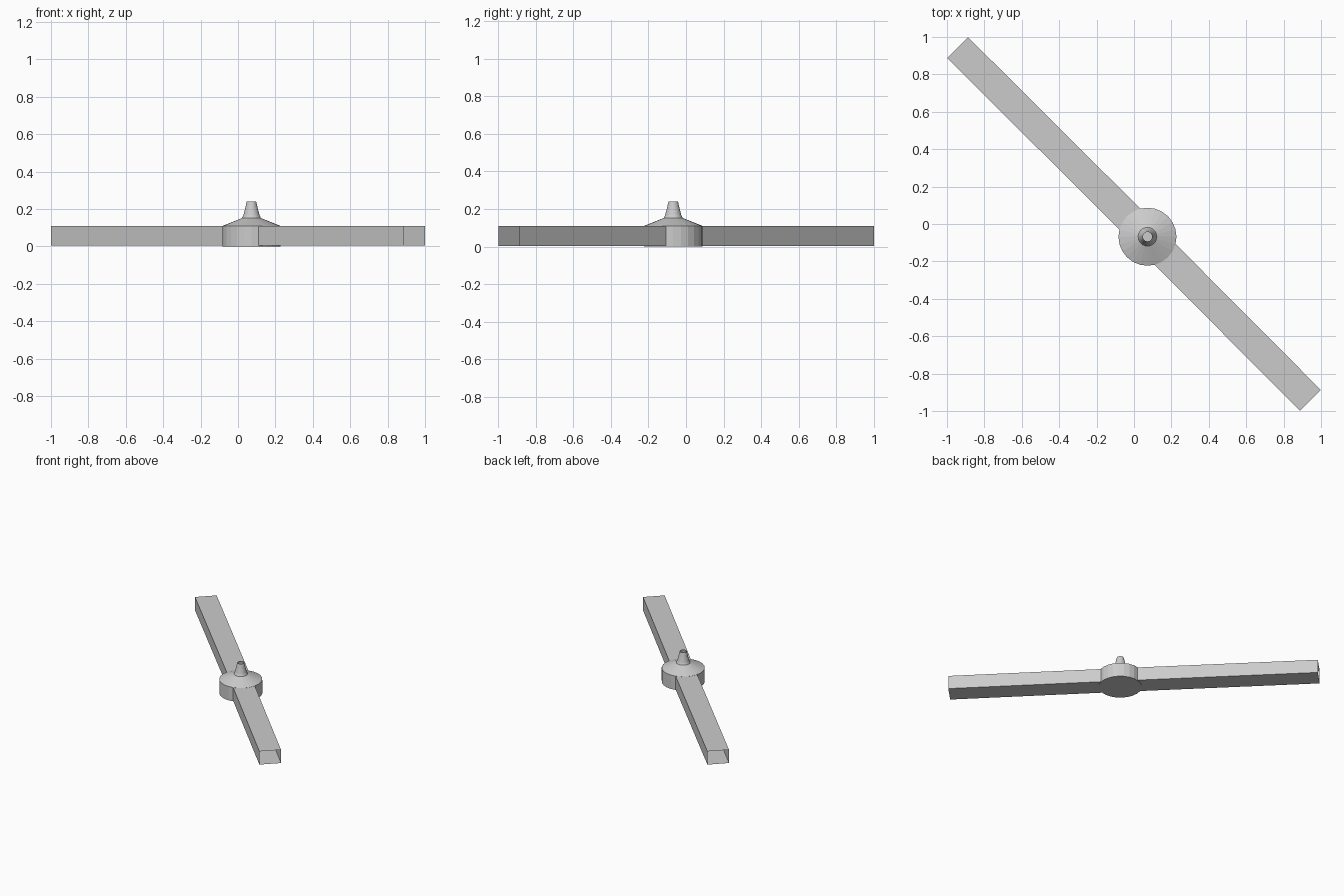
import bpy, bmesh
from math import cos, sin, pi, hypot
from mathutils import Vector

if "Cube" in bpy.data.objects:
    bpy.data.objects.remove(bpy.data.objects["Cube"])

HUB = Vector((0.072, -0.068, 0.0))
SIDES = 24


def finish(name, bm):
    bmesh.ops.recalc_face_normals(bm, faces=bm.faces)
    mesh = bpy.data.meshes.new(name)
    bm.to_mesh(mesh)
    bm.free()
    obj = bpy.data.objects.new(name, mesh)
    bpy.context.collection.objects.link(obj)
    return obj


def lathe(name, profile, cap_bottom=False):
    """Revolve (radius, z) points about the hub axis."""
    bm = bmesh.new()
    rings = [[bm.verts.new((HUB.x + r * cos(2 * pi * i / SIDES),
                            HUB.y + r * sin(2 * pi * i / SIDES), z))
              for i in range(SIDES)] for r, z in profile]
    for a, b in zip(rings, rings[1:]):
        for i in range(SIDES):
            j = (i + 1) % SIDES
            bm.faces.new((a[i], a[j], b[j], b[i]))
    if cap_bottom:
        bm.faces.new(rings[0])
    return finish(name, bm)


def arm(name, start, end, half_width=0.079, z0=0.004, z1=0.109):
    """Open-ended rectangular tube between two points on the ground plan."""
    d = (end - start).normalized()
    side = Vector((-d.y, d.x, 0)) * half_width
    bm = bmesh.new()
    loops = [[bm.verts.new(p + side * s + Vector((0, 0, z)))
              for s, z in ((-1, z0), (1, z0), (1, z1), (-1, z1))]
             for p in (start, end)]
    a, b = loops
    for i in range(4):
        j = (i + 1) % 4
        bm.faces.new((a[i], a[j], b[j], b[i]))
    return finish(name, bm)


# Round hub with shallow conical roof and open flared spout
lathe("hub", [(0.155, 0.0), (0.155, 0.11), (0.05, 0.152), (0.043, 0.168),
              (0.034, 0.202), (0.025, 0.241)], cap_bottom=True)

# Two open ducts of unequal length running diagonally from the hub
for name, s in (("long_duct", -1), ("short_duct", 1)):
    direction = Vector((s, -s, 0)).normalized()
    arm(name, HUB + direction * 0.132, Vector((0.943 * s, -0.943 * s, 0)))
